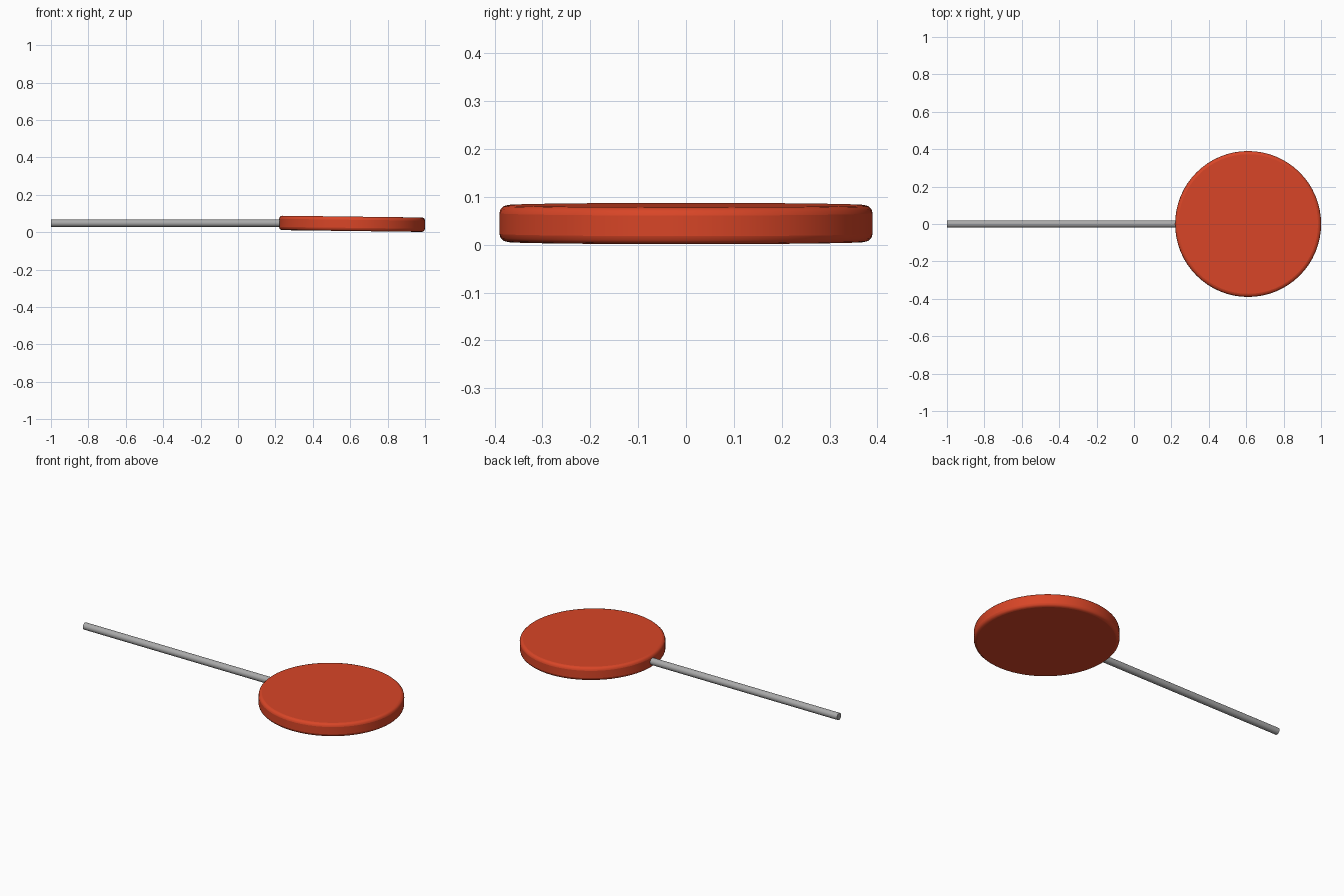
import bpy
import math

if "Cube" in bpy.data.objects:
    bpy.data.objects.remove(bpy.data.objects["Cube"], do_unlink=True)


def material(name, colour):
    mat = bpy.data.materials.new(name)
    mat.use_nodes = True
    mat.diffuse_color = colour
    mat.node_tree.nodes["Principled BSDF"].inputs["Base Color"].default_value = colour
    return mat


def rod(name, radius, depth, location, rotation, sides, mat):
    bpy.ops.mesh.primitive_cylinder_add(
        vertices=sides, radius=radius, depth=depth, location=location, rotation=rotation)
    obj = bpy.context.object
    obj.name = name
    obj.data.materials.append(mat)
    return obj


red = material("warm red", (0.69, 0.06, 0.02, 1))
grey = material("grey", (0.4, 0.4, 0.4, 1))

# Round disc, tipped very slightly, with softened rims
disc = rod("disc", 0.39, 0.077, (0.61, 0, 0.0445), (0, 0.0125, 0), 64, red)
bevel = disc.modifiers.new("soft rim", "BEVEL")
bevel.width = 0.017
bevel.segments = 3
bevel.limit_method = "ANGLE"
bevel.angle_limit = math.radians(40)
bpy.ops.object.shade_smooth_by_angle(angle=math.radians(35))

# Thin stick, ending inside the disc
stick = rod("stick", 0.02, 1.4, (-0.3, 0, 0.048), (0, math.pi / 2, 0), 24, grey)
bpy.ops.object.shade_smooth_by_angle(angle=math.radians(35))
